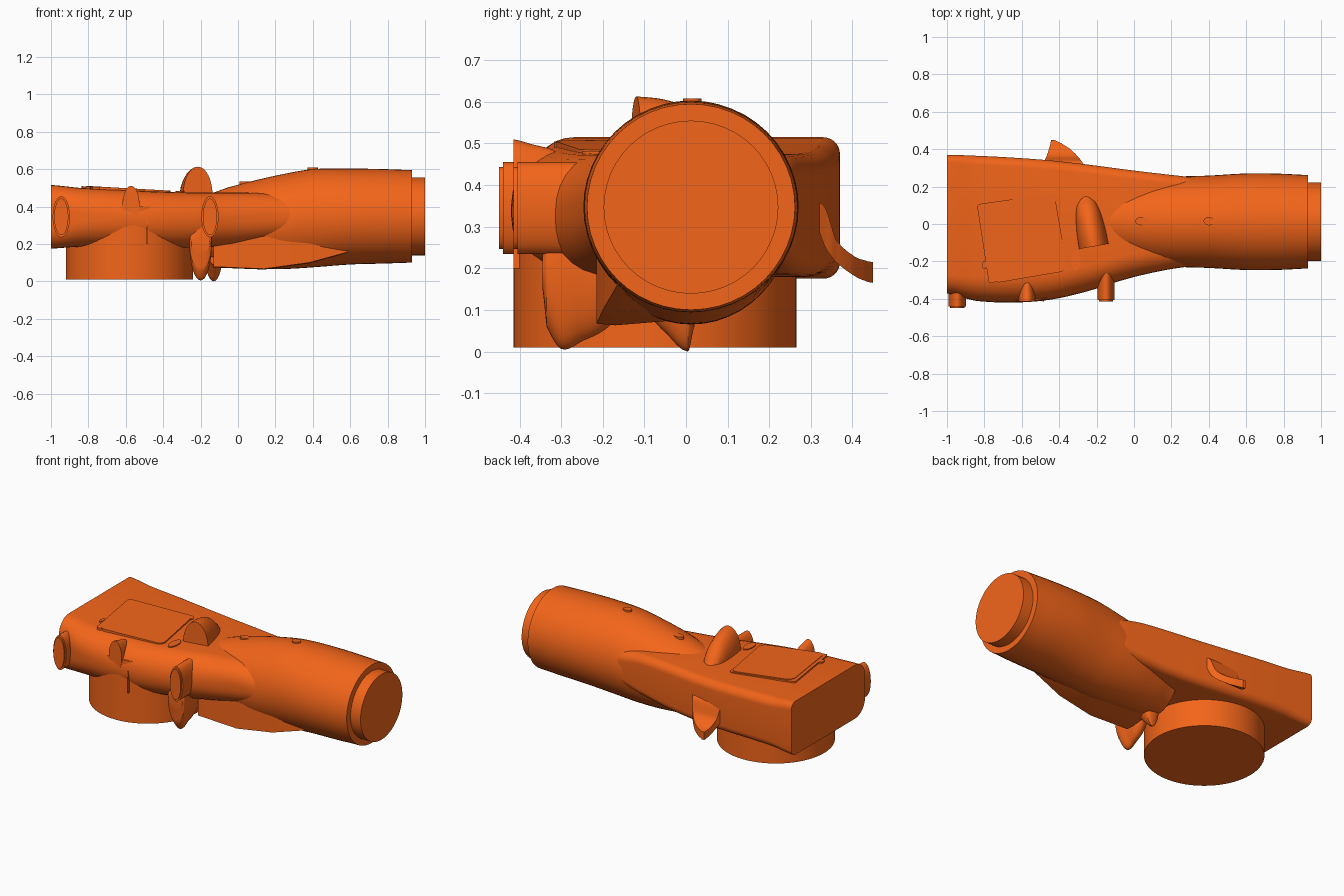
import bpy, bmesh
from math import pi, sin, cos, radians
from mathutils import Vector, Matrix

if "Cube" in bpy.data.objects:
    bpy.data.objects.remove(bpy.data.objects["Cube"])

orange = bpy.data.materials.new("orange")
orange.diffuse_color = (0.9, 0.13, 0.01, 1)
orange.use_nodes = True
orange.node_tree.nodes["Principled BSDF"].inputs["Base Color"].default_value = orange.diffuse_color


def finish(name, bm, angle=35):
    bmesh.ops.recalc_face_normals(bm, faces=bm.faces)
    me = bpy.data.meshes.new(name)
    bm.to_mesh(me)
    bm.free()
    ob = bpy.data.objects.new(name, me)
    bpy.context.collection.objects.link(ob)
    me.materials.append(orange)
    bpy.ops.object.select_all(action='DESELECT')
    ob.select_set(True)
    bpy.context.view_layer.objects.active = ob
    bpy.ops.object.shade_smooth_by_angle(angle=radians(angle))
    return ob


def loft(name, rings, angle=35):
    """Skin a list of equal-length point rings and cap both ends."""
    bm = bmesh.new()
    vs = [[bm.verts.new(p) for p in r] for r in rings]
    n = len(vs[0])
    for a, b in zip(vs, vs[1:]):
        for i in range(n):
            j = (i + 1) % n
            bm.faces.new((a[i], a[j], b[j], b[i]))
    bm.faces.new(vs[0])
    bm.faces.new(vs[-1])
    return finish(name, bm, angle)


def smooth_keys(keys, steps=5):
    """Catmull-Rom interpolation of section parameters."""
    k = [Vector(v) for v in keys]
    out = []
    for i in range(len(k) - 1):
        p0, p1, p2, p3 = k[max(i - 1, 0)], k[i], k[i + 1], k[min(i + 2, len(k) - 1)]
        for s in range(steps):
            t = s / steps
            v = 0.5 * (2 * p1 + (p2 - p0) * t + (2 * p0 - 5 * p1 + 4 * p2 - p3) * t * t
                       + (3 * p1 - p0 - 3 * p2 + p3) * t ** 3)
            v[0] = p1[0] + (p2[0] - p1[0]) * t
            out.append(v)
    return out + [k[-1]]


def rounded(corners, radii, seg=7):
    """Rounded polygon in 2D, one radius per corner."""
    pts, n = [], len(corners)
    for i, c in enumerate(corners):
        c = Vector(c)
        a = c + (Vector(corners[i - 1]) - c).normalized() * radii[i]
        b = c + (Vector(corners[(i + 1) % n]) - c).normalized() * radii[i]
        for s in range(seg + 1):
            t = s / seg
            w = 0.7071 * 2 * t * (1 - t)
            d = (1 - t) ** 2 + w + t * t
            pts.append((a * (1 - t) ** 2 + c * w + b * t * t) / d)
    return pts


def ellipse_y(name, secs, turn=0, n=32, steps=5):
    """Loft of upright ellipses along y: (y, x, z, rx, rz)."""
    rings = []
    cx, cy = secs[0][1], secs[0][0]
    m = Matrix.Rotation(radians(turn), 3, 'Z')
    o = Vector((cx, cy, 0))
    for y, x, z, rx, rz in (smooth_keys(secs, steps) if steps > 1 else secs):
        rings.append([o + m @ (Vector((x + rx * cos(2 * pi * i / n), y, z + rz * sin(2 * pi * i / n))) - o)
                      for i in range(n)])
    return loft(name, rings)


# Main housing: x, y front, y back, z bottom, z top, front corner radius, back corner radius
housing = [(-1, -.37, .37, .175, .515, .10, .04), (-.85, -.41, .365, .185, .50, .13, .05),
           (-.65, -.42, .355, .185, .49, .14, .05), (-.45, -.405, .34, .18, .48, .14, .05),
           (-.25, -.36, .318, .18, .475, .14, .05), (-.05, -.297, .292, .19, .475, .13, .05),
           (.15, -.25, .268, .215, .47, .11, .05), (.3, -.225, .25, .235, .45, .10, .06),
           (.45, -.19, .22, .25, .42, .08, .06)]
rings = []
for x, y0, y1, z0, z1, rf, rb in smooth_keys(housing):
    prof = rounded([(y0, z0), (y1, z0), (y1, z1), (y0, z1)], [rf, rb, rb, rf])
    rings.append([(x, p.x, p.y) for p in prof])
loft("housing", rings)

# Barrel: x, z bottom, z top, half width
barrel = [(-.17, .09, .465, .17), (-.05, .074, .503, .20), (.1, .066, .542, .23), (.25, .066, .575, .242),
          (.4, .075, .60, .247), (.6, .09, .603, .258), (.78, .095, .60, .257), (.93, .10, .595, .25)]
N = 48
loft("barrel", [[(x, .012 + w * cos(2 * pi * i / N), (a + b) / 2 + (b - a) / 2 * sin(2 * pi * i / N))
                 for i in range(N)] for x, a, b, w in smooth_keys(barrel)])
loft("barrel_end_cap", [[(x, .012 + .21 * cos(2 * pi * i / N), .347 + .208 * sin(2 * pi * i / N))
                         for i in range(N)] for x in (.9, 1)])

# Faired block under the barrel
block = [(-.13, -.215, .078, .24), (.14, -.215, .067, .24), (.38, -.20, .10, .21), (.6, -.165, .16, .18)]
loft("under_fairing", [[(x, y, a), (x, y, b), (x, 0, b), (x, 0, a + .01), (x, y + .045, a - .004)]
                       for x, y, a, b in block])

# Round base
loft("round_base", [[(-.58 + .34 * cos(2 * pi * i / 64), -.075 + .34 * sin(2 * pi * i / 64), z)
                     for i in range(64)] for z in (.01, .4)])

# Front pegs with a thin raised face
for name, x, y in (("left_peg", -.945, -.44), ("right_peg", -.15, -.405)):
    ellipse_y(name, [(y, x, .345, .046, .11), (-.2, x, .345, .046, .11)], steps=1)
    ellipse_y(name + "_face", [(y - .01, x, .345, .038, .098), (y + .02, x, .345, .038, .098)], steps=1)

# Fin-shaped levers
ellipse_y("top_lever", [(-.12, -.215, .46, .08, .153), (-.04, -.215, .46, .078, .143),
                        (.05, -.215, .46, .068, .11), (.11, -.215, .46, .052, .06),
                        (.15, -.215, .46, .025, .015)], turn=10)
ellipse_y("middle_peg", [(-.415, -.572, .41, .045, .1), (-.37, -.572, .41, .043, .088),
                         (-.32, -.572, .41, .033, .075), (-.29, -.572, .41, .012, .05)])
ellipse_y("lower_lever", [(-.345, -.2, .2, .05, .05), (-.335, -.2, .2, .058, .14), (-.30, -.2, .2, .06, .194),
                          (-.25, -.2, .2, .058, .175), (-.18, -.195, .2, .052, .135), (-.1, -.19, .2, .03, .04)])
ellipse_y("lower_nub", [(-.1, -.13, .17, .03, .08), (-.06, -.13, .17, .045, .115),
                        (.005, -.13, .17, .05, .17), (.02, -.13, .17, .045, .11)])

# Curved rear finger hook: y, x left, x right, z bottom, z top
hook = [(.31, -.50, -.265, .31, .36), (.335, -.482, -.28, .25, .345), (.36, -.468, -.30, .215, .27),
        (.40, -.455, -.34, .185, .232), (.43, -.447, -.385, .17, .219), (.45, -.443, -.425, .165, .215)]
loft("rear_hook", [[(a, y, c), (b, y, c), (b, y, d), (a, y, d)] for y, a, b, c, d in smooth_keys(hook)])


# Thin panel plates that follow the sloping top
def top_z(x):
    return .475 + .04 * max(0, (-.3 - x) / .7) ** 1.1


def plate(name, corners, r, lift):
    pts = rounded(corners, [r] * 4)
    loft(name, [[(p.x, p.y, top_z(p.x) + h) for p in pts] for h in (-.03, lift)])


plate("panel_rim", [(-.84, .105), (-.42, .165), (-.41, .12), (-.785, .06)], .015, .004)
plate("panel_side_rim", [(-.84, .105), (-.79, .10), (-.735, -.31), (-.775, -.32)], .015, .004)
plate("panel", [(-.815, .095), (-.425, .158), (-.355, -.25), (-.755, -.318)], .04, .007)

# Small oval buttons on top
for name, x, y, z, rx, ry in (("panel_button", -.31, -.195, .472, .025, .055),
                              ("panel_dot", -.80, -.22, .498, .012, .022),
                              ("barrel_dot_rear", .04, .015, .525, .033, .022),
                              ("barrel_dot_front", .4, .015, .598, .028, .022)):
    loft(name, [[(x + rx * cos(2 * pi * i / 24), y + ry * sin(2 * pi * i / 24), z + h) for i in range(24)]
                for h in (-.03, .01)])

# Thin vertical rib beside the base
bm = bmesh.new()
bmesh.ops.create_cube(bm, size=1, matrix=Matrix.Translation((-.485, -.385, .27)) @ Matrix.Diagonal((.006, .06, .14, 1)))
finish("front_rib", bm)
